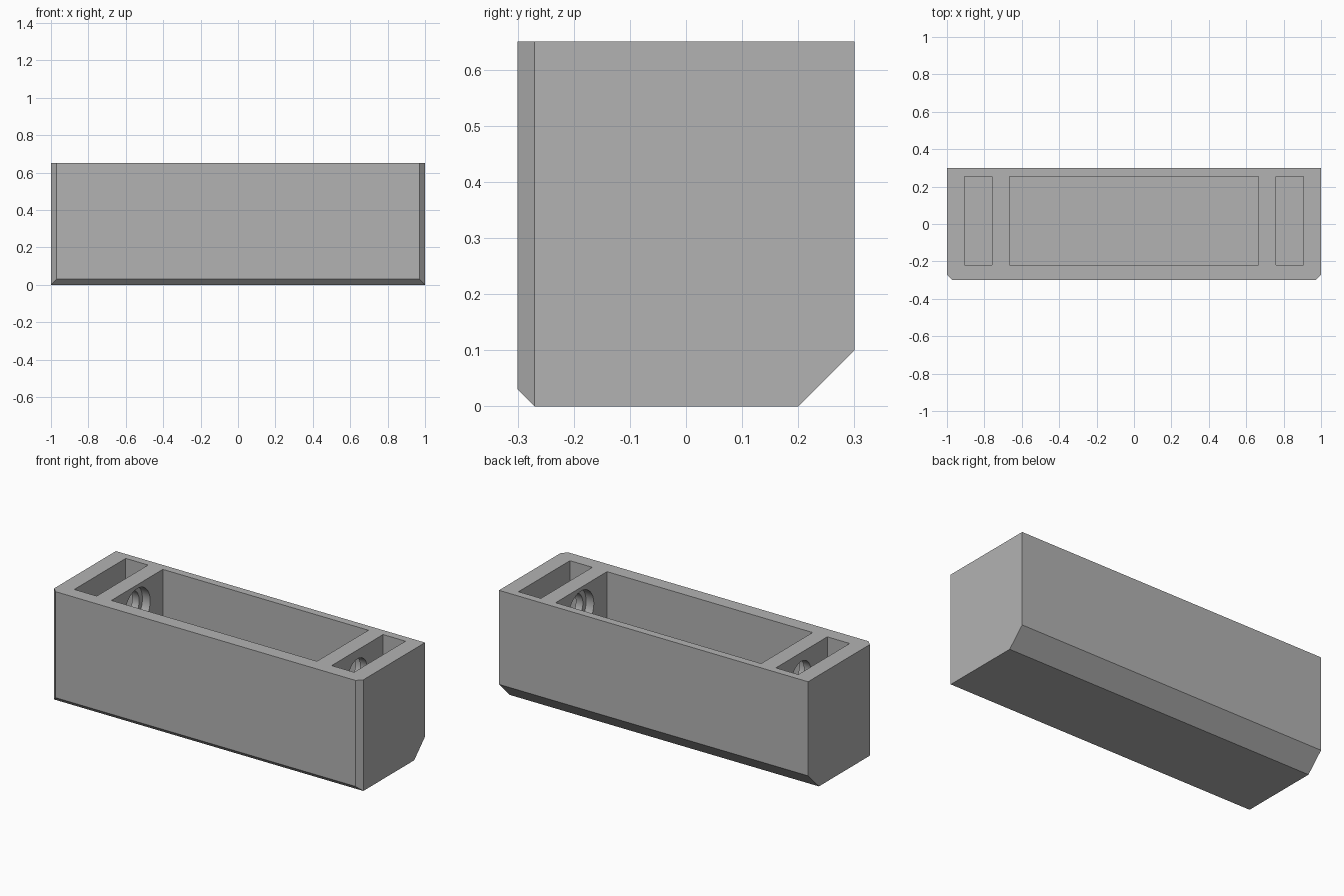
import bpy, bmesh
from math import pi
from mathutils import Vector, Matrix

cube = bpy.data.objects.get("Cube")
if cube:
    bpy.data.objects.remove(cube, do_unlink=True)

HEIGHT = 0.65
FLOOR = 0.1
CHAMFER = 0.03

grey = bpy.data.materials.new("light_grey")
grey.use_nodes = True
colour = (0.45, 0.45, 0.45, 1)
grey.diffuse_color = colour
grey.node_tree.nodes["Principled BSDF"].inputs["Base Color"].default_value = colour


def add_object(name, bm):
    bmesh.ops.recalc_face_normals(bm, faces=bm.faces)
    mesh = bpy.data.meshes.new(name)
    bm.to_mesh(mesh)
    bm.free()
    mesh.materials.append(grey)
    obj = bpy.data.objects.new(name, mesh)
    bpy.context.collection.objects.link(obj)
    return obj


def box(name, x0, x1, y0, y1, z0, z1):
    bm = bmesh.new()
    bmesh.ops.create_cube(bm, size=1)
    bmesh.ops.scale(bm, vec=(x1 - x0, y1 - y0, z1 - z0), verts=bm.verts)
    bmesh.ops.translate(bm, vec=((x0 + x1) / 2, (y0 + y1) / 2, (z0 + z1) / 2), verts=bm.verts)
    return add_object(name, bm)


def bore(name, x0, x1, y, z, radius):
    bm = bmesh.new()
    bmesh.ops.create_cone(bm, cap_ends=True, segments=48, radius1=radius,
                          radius2=radius, depth=abs(x1 - x0))
    bmesh.ops.rotate(bm, matrix=Matrix.Rotation(pi / 2, 3, 'Y'), verts=bm.verts)
    bmesh.ops.translate(bm, vec=((x0 + x1) / 2, y, z), verts=bm.verts)
    return add_object(name, bm)


# Housing: side profile with bottom chamfers, extruded along its length
bm = bmesh.new()
profile = [(-0.3, CHAMFER), (-0.3 + CHAMFER, 0), (0.2, 0), (0.3, 0.1), (0.3, HEIGHT), (-0.3, HEIGHT)]
face = bm.faces.new([bm.verts.new((-1, y, z)) for y, z in profile])
extruded = bmesh.ops.extrude_face_region(bm, geom=[face])["geom"]
bmesh.ops.translate(bm, vec=(2, 0, 0), verts=[v for v in extruded if isinstance(v, bmesh.types.BMVert)])

# Chamfer both upright front edges
for side in (-1, 1):
    cut = bmesh.ops.bisect_plane(bm, geom=bm.verts[:] + bm.edges[:] + bm.faces[:], dist=1e-5,
                                 plane_co=Vector((side, -0.3 + CHAMFER, 0)),
                                 plane_no=Vector((side, -1, 0)), clear_outer=True)
    edges = [e for e in bm.edges if e.is_boundary]
    bmesh.ops.holes_fill(bm, edges=edges, sides=0)
housing = add_object("housing", bm)

# Cutters: main compartment, end pockets and stepped bores through the dividers
y0, y1, top = -0.22, 0.255, HEIGHT + 0.1
bore_y, bore_z = 0.02, 0.51
cutters = [box("main_compartment", -0.665, 0.665, y0, y1, FLOOR, top)]
for side, label in ((-1, "right"), (1, "left")):
    xs = sorted((side * 0.76, side * 0.905))
    cutters.append(box(label + "_pocket", xs[0], xs[1], y0, y1, FLOOR, top))
    cutters.append(bore(label + "_counterbore", side * 0.6, side * 0.715, bore_y, bore_z, 0.118))
    cutters.append(bore(label + "_bore", side * 0.6, side * 0.82, bore_y, bore_z, 0.088))

bpy.ops.object.select_all(action='DESELECT')
bpy.context.view_layer.objects.active = housing
housing.select_set(True)
for cutter in cutters:
    cutter.hide_render = True
    mod = housing.modifiers.new(cutter.name, 'BOOLEAN')
    mod.operation = 'DIFFERENCE'
    mod.solver = 'EXACT'
    mod.object = cutter
    bpy.ops.object.modifier_apply(modifier=mod.name)
for cutter in cutters:
    bpy.data.objects.remove(cutter, do_unlink=True)

bpy.ops.object.shade_smooth_by_angle(angle=pi / 8)
